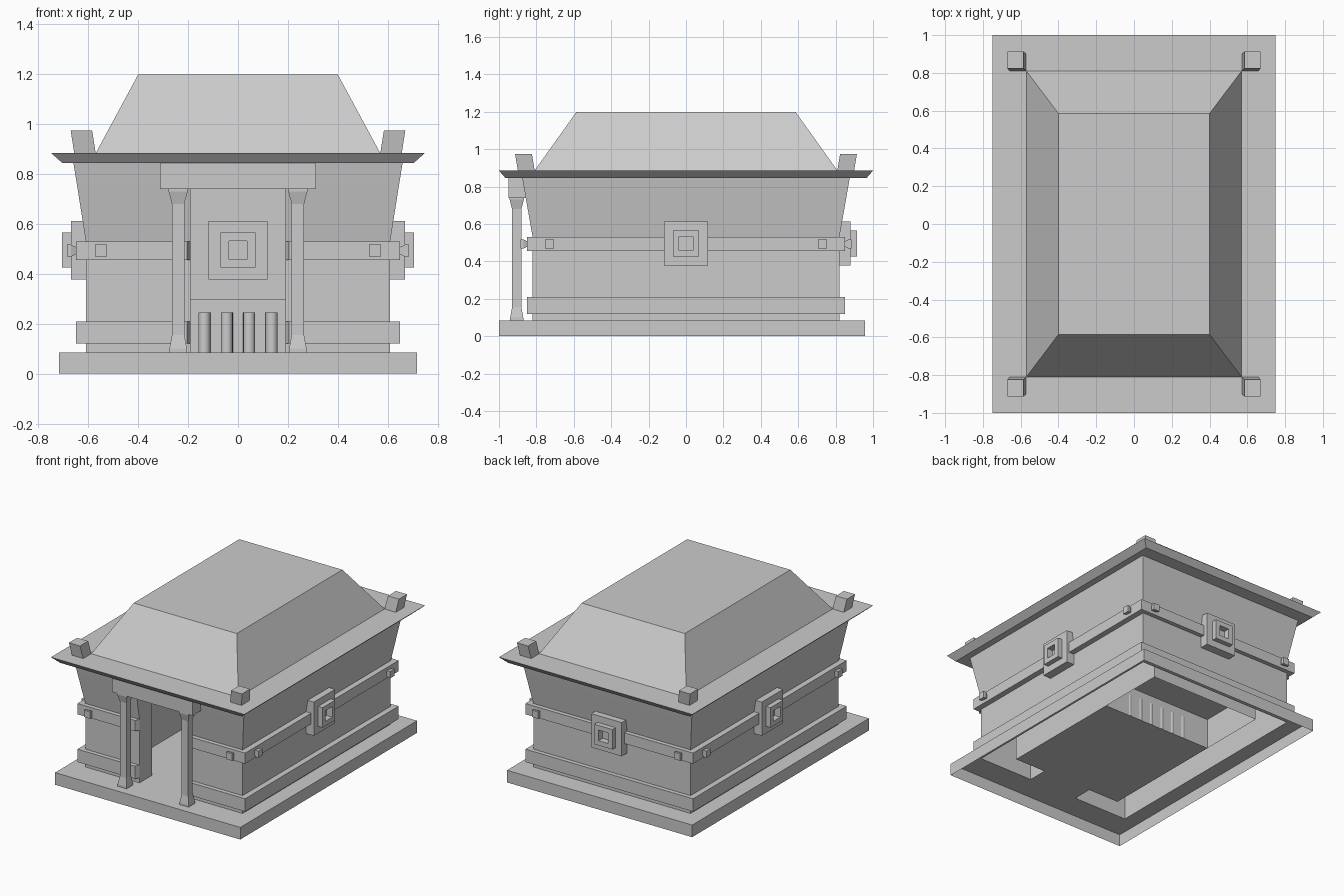
import bpy, bmesh, math
from mathutils import Matrix

cube = bpy.data.objects.get("Cube")
if cube:
    bpy.data.objects.remove(cube, do_unlink=True)

stone = bpy.data.materials.new("stone_grey")
stone.use_nodes = True
GREY = (0.6, 0.6, 0.6, 1)
stone.diffuse_color = GREY
stone.node_tree.nodes["Principled BSDF"].inputs["Base Color"].default_value = GREY


def finish(name, bm, flip=False):
    bmesh.ops.recalc_face_normals(bm, faces=bm.faces)
    if flip:
        bmesh.ops.reverse_faces(bm, faces=bm.faces)
    mesh = bpy.data.meshes.new(name)
    bm.to_mesh(mesh)
    bm.free()
    mesh.materials.append(stone)
    obj = bpy.data.objects.new(name, mesh)
    bpy.context.collection.objects.link(obj)
    return obj


def loft(name, rings, closed=True, bottom=False, top=False, ends=False, flip=False, matrix=None):
    """Skin a stack of point rings; optional caps on the stack or on open ends."""
    bm = bmesh.new()
    rows = [[bm.verts.new(p) for p in ring] for ring in rings]
    n = len(rows[0])
    for a, b in zip(rows, rows[1:]):
        for i in range(n if closed else n - 1):
            j = (i + 1) % n
            bm.faces.new((a[i], a[j], b[j], b[i]))
    if bottom:
        bm.faces.new(rows[0])
    if top:
        bm.faces.new(rows[-1])
    if ends:
        bm.faces.new([r[0] for r in rows])
        bm.faces.new([r[-1] for r in rows])
    if matrix:
        bm.transform(matrix)
    return finish(name, bm, flip)


def rect(hx, y0, y1, z, cx=0):
    return [(cx - hx, y0, z), (cx + hx, y0, z), (cx + hx, y1, z), (cx - hx, y1, z)]


def horseshoe(hx, y0, y1, z, gap):
    """Path round the building, left open at the doorway."""
    return [(-gap, y0, z), (-hx, y0, z), (-hx, y1, z), (hx, y1, z), (hx, y0, z), (gap, y0, z)]


def facing(x, y, z, angle):
    return Matrix.Translation((x, y, z)) @ Matrix.Rotation(math.radians(angle), 4, 'Z')


def square(half, out):
    return [(-half, -out, -half), (half, -out, -half), (half, -out, half), (-half, -out, half)]


# Main dimensions
FLOOR, KNEE, HEAD, EAVE = 0.085, 0.53, 0.74, 0.845
WX, WY = 0.61, 0.82
DOOR = 0.19
RX, RF, RB = 0.43, -0.68, 0.72
BX, BF, BB = 0.718, -1.0, 0.957
ALTAR = 0.23

# Plinth: open below, its top covers porch, margins, doorway and room
loft("plinth_sides", [rect(BX, BF, BB, 0), rect(BX, BF, BB, FLOOR)])
bm = bmesh.new()
side = (BX + WX) / 2
margin = (BX - WX) / 2
for hx, y0, y1, cx in ((BX, BF, -WY, 0), (BX, WY, BB, 0), (margin, -WY, WY, side),
                       (margin, -WY, WY, -side), (DOOR, -WY, RF, 0), (RX, RF, ALTAR, 0)):
    bm.faces.new([bm.verts.new(p) for p in rect(hx, y0, y1, FLOOR, cx)])
finish("plinth_top", bm)

# Outer walls, flaring above the upper band
profile = [(WX, WY, FLOOR), (WX, WY, KNEE), (0.643, 0.857, HEAD), (0.66, 0.875, EAVE)]
loft("outer_walls", [horseshoe(x, -y, y, z, DOOR) for x, y, z in profile], closed=False)
loft("door_head", [[(-DOOR, y, z), (DOOR, y, z)] for y, z in
                   ((-0.875, EAVE), (-0.857, HEAD), (RF, HEAD), (RF, 0.8))], closed=False)
for s, word in ((-1, "right"), (1, "left")):
    loft(word + "_door_jamb", [[(s * DOOR, -y, z), (s * DOOR, RF, z)] for x, y, z in profile[:3]],
         closed=False, flip=s > 0)

# Inner room and its ceiling
loft("room", [horseshoe(RX, RF, RB, z, DOOR) for z in (FLOOR, HEAD, 0.8)],
     closed=False, top=True, flip=True)

# Altar block with a row of round columns before it
loft("altar", [[(-RX, y, z), (RX, y, z)] for y, z in ((ALTAR, FLOOR), (ALTAR, 0.3), (RB, 0.3))],
     closed=False)
for i in range(6):
    bpy.ops.mesh.primitive_cylinder_add(vertices=16, radius=0.024, depth=0.16,
                                        location=((i - 2.5) * 0.09, ALTAR - 0.02, 0.165))
    column = bpy.context.object
    column.name = "altar_column"
    column.data.materials.append(stone)
    bpy.ops.object.shade_smooth_by_angle()

# Two bands round the walls, with slanted ends at the door
for name, z0, z1 in (("lower_band", 0.12, 0.21), ("upper_band", 0.455, KNEE)):
    loft(name, [horseshoe(WX, -WY, WY, z0, DOOR), horseshoe(0.65, -0.85, 0.85, z0, 0.205),
                horseshoe(0.65, -0.85, 0.85, z1, 0.205), horseshoe(WX, -WY, WY, z1, DOOR)],
         closed=False, ends=True)

# Square emblems on both sides, the back and inside the room
emblem = [(0.118, 0), (0.118, 0.06), (0.07, 0.06), (0.07, 0.095), (0.037, 0.095), (0.037, 0.05)]
for name, x, y, a in (("left_emblem", WX, 0, 90), ("back_emblem", 0, WY, 180),
                      ("right_emblem", -WX, 0, 270), ("room_emblem", 0, RB, 0)):
    loft(name, [square(h, d) for h, d in emblem], top=True, matrix=facing(x, y, 0.495, a))

# Studs near the corners of the upper band
for s in (-1, 1):
    for x, y, a in ((s * 0.55, -0.85, 0), (s * 0.55, 0.85, 180),
                    (0.65, s * 0.73, 90), (-0.65, s * 0.73, 270)):
        loft("band_stud", [square(0.015, 0), square(0.024, 0.02), square(0.024, 0.035)],
             top=True, matrix=facing(x, y, 0.493, a))

# Porch pillars and lintel
for s, word in ((-1, "right"), (1, "left")):
    shape = [(0.035, FLOOR), (0.035, 0.1), (0.025, 0.155), (0.025, 0.68), (0.038, 0.73), (0.038, HEAD)]
    loft(word + "_pillar", [rect(h, -0.905 - h, -0.905 + h, z, s * 0.24) for h, z in shape], top=True)
loft("lintel", [rect(0.313, -0.95, -0.85, z) for z in (HEAD, EAVE)], bottom=True, top=True)

# Roof: sloping eave edge, flat rim, hipped top
loft("roof", [rect(x, -y, y, z) for x, y, z in
              ((0.705, 0.965, EAVE), (0.75, 1, 0.885), (0.57, 0.81, 0.885), (0.4, 0.585, 1.2))],
     bottom=True, top=True)

# Leaning corner blocks on the rim
for sx in (-1, 1):
    for sy in (-1, 1):
        loft("roof_corner_block",
             [rect(0.043, sy * y0, sy * y1, z, sx * cx) for cx, y0, y1, z in
              ((0.613, 0.808, 0.898, 0.88), (0.628, 0.824, 0.914, 0.975))], bottom=True, top=True)
